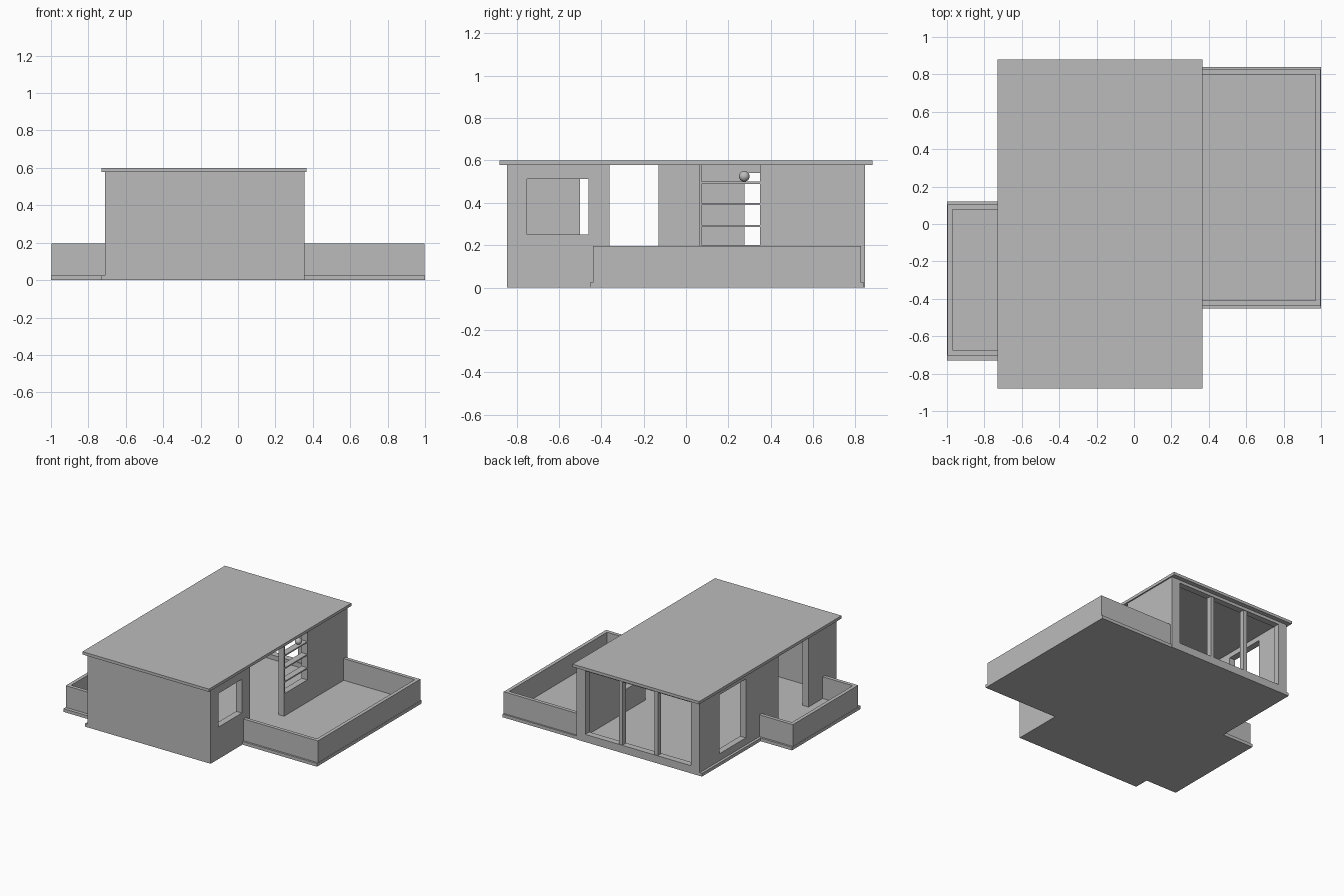
import bpy
import bmesh
from mathutils import Vector

if "Cube" in bpy.data.objects:
    bpy.data.objects.remove(bpy.data.objects["Cube"])

GREY = (0.5, 0.5, 0.5, 1.0)
plaster = bpy.data.materials.new("plain_grey")
plaster.use_nodes = True
plaster.diffuse_color = GREY
plaster.node_tree.nodes["Principled BSDF"].inputs["Base Color"].default_value = GREY


def add_object(name, bm):
    mesh = bpy.data.meshes.new(name)
    bm.to_mesh(mesh)
    bm.free()
    mesh.materials.append(plaster)
    obj = bpy.data.objects.new(name, mesh)
    bpy.context.collection.objects.link(obj)
    return obj


def box(name, x, y, z):
    """Box spanning the (low, high) ranges x, y and z."""
    bm = bmesh.new()
    bmesh.ops.create_cube(bm, size=1)
    low, high = (Vector(c) for c in zip(x, y, z))
    for v in bm.verts:
        v.co = (low + high) / 2 + v.co * (high - low)
    return add_object(name, bm)


def cut(obj, *ranges):
    """Subtract boxes from an object and bake the result."""
    for r in ranges:
        cutter = box("cutter", *r)
        cutter.hide_render = True
        mod = obj.modifiers.new("opening", 'BOOLEAN')
        mod.operation = 'DIFFERENCE'
        mod.solver = 'EXACT'
        mod.object = cutter
        graph = bpy.context.evaluated_depsgraph_get()
        baked = bpy.data.meshes.new_from_object(obj.evaluated_get(graph))
        obj.modifiers.clear()
        obj.data = baked
        bpy.data.objects.remove(cutter)


# Main dimensions
FLOOR, EAVES, TOP = 0.025, 0.578, 0.6
WEST, EAST, END = -0.71, 0.355, 0.845
T = 0.05
THROUGH = (-0.1, 1)
west_side = (WEST - T, WEST + 2 * T)
east_side = (EAST - 2 * T, EAST + T)

# House floor and roof
box("house_base", (-0.73, EAST), (-END, END), (0, FLOOR))
box("roof", (-0.73, 0.365), (-0.88, 0.88), (EAVES, TOP))

# Walls with doorways, windows, shelf niche and the glazed back opening
glazing = (-0.635, 0.28)
walls = box("walls", (WEST, EAST), (-END, END), (FLOOR, EAVES))
cut(walls,
    ((WEST + T, EAST - T), (-END + T, END - T), THROUGH),
    (east_side, (-0.36, 0.062), THROUGH),
    (east_side, (-0.75, -0.46), (0.25, 0.513)),
    (east_side, (0.072, 0.35), (0.2, 1)),
    (west_side, (-0.5, -0.13), THROUGH),
    (west_side, (0.275, 0.6), (0.08, 0.54)),
    (glazing, (END - 2 * T, END + T), (0.06, 0.555)))

# Mullions dividing the back opening into three
for i in (1, 2):
    x = glazing[0] + (glazing[1] - glazing[0]) * i / 3
    box(f"mullion_{i}", (x - 0.015, x + 0.015), (END - 0.045, END - 0.005), (0.06, 0.555))

# Shelves and the ball standing on the top one
for i, z in enumerate((0.29, 0.395, 0.495)):
    box(f"shelf_{i + 1}", (EAST - T, EAST), (0.07, 0.352), (z - 0.005, z + 0.005))
bm = bmesh.new()
bmesh.ops.create_uvsphere(bm, u_segments=24, v_segments=12, radius=0.025)
for f in bm.faces:
    f.smooth = True
ball = add_object("shelf_ball", bm)
ball.location = (EAST - T / 2, 0.275, 0.525)


def terrace(name, inner, outer, slab_y, wall_y):
    """Slab with a low parapet on its three free sides."""
    side = 1 if outer > 0 else -1
    box(name + "_slab", sorted((inner, outer)), slab_y, (0, FLOOR))
    edge = outer - side * 0.002
    parapet = box(name + "_parapet", sorted((inner, edge)), wall_y, (FLOOR, 0.195))
    cut(parapet, (sorted((inner - side * T, edge - side * 0.028)),
                  (wall_y[0] + 0.028, wall_y[1] - 0.028), THROUGH))


terrace("left_terrace", EAST, 1.0, (-0.453, 0.84), (-0.438, 0.827))
terrace("right_terrace", WEST, -1.0, (-0.73, 0.12), (-0.703, 0.105))
